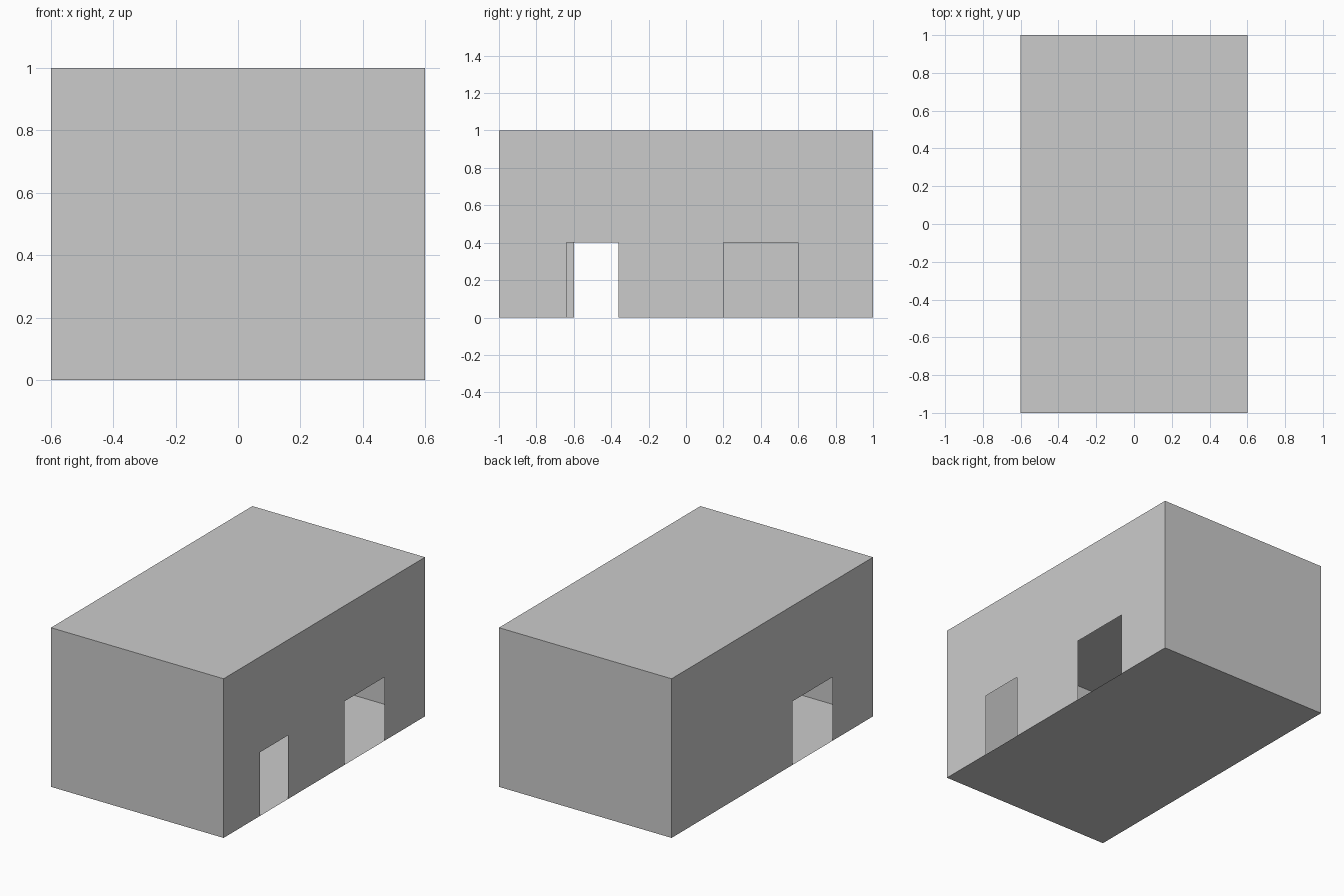
import bpy

if "Cube" in bpy.data.objects:
    bpy.data.objects.remove(bpy.data.objects["Cube"])

W, L, H = 0.6, 1.0, 1.0   # half width, half length, height
DOOR_H = 0.4


def panel(name, points):
    """Single-sheet flat panel from an outline."""
    mesh = bpy.data.meshes.new(name)
    mesh.from_pydata(points, [], [range(len(points))])
    obj = bpy.data.objects.new(name, mesh)
    bpy.context.collection.objects.link(obj)
    return obj


def side_wall(name, x, doors):
    """Long wall whose bottom edge steps up over each doorway."""
    outline = [(-L, 0)]
    for a, b in doors:
        outline += [(a, 0), (a, DOOR_H), (b, DOOR_H), (b, 0)]
    outline += [(L, 0), (L, H), (-L, H)]
    if x < 0:
        outline.reverse()   # keep the face pointing outwards
    return panel(name, [(x, y, z) for y, z in outline])


# Floor and roof
panel("floor", [(-W, -L, 0), (-W, L, 0), (W, L, 0), (W, -L, 0)])
panel("roof", [(-W, -L, H), (W, -L, H), (W, L, H), (-W, L, H)])

# Plain end walls
panel("front_wall", [(-W, -L, 0), (W, -L, 0), (W, -L, H), (-W, -L, H)])
panel("back_wall", [(W, L, 0), (-W, L, 0), (-W, L, H), (W, L, H)])

# Side walls with doorways
side_wall("right_wall", W, [(-0.64, -0.36), (0.2, 0.6)])
side_wall("left_wall", -W, [(-0.6, -0.2)])
